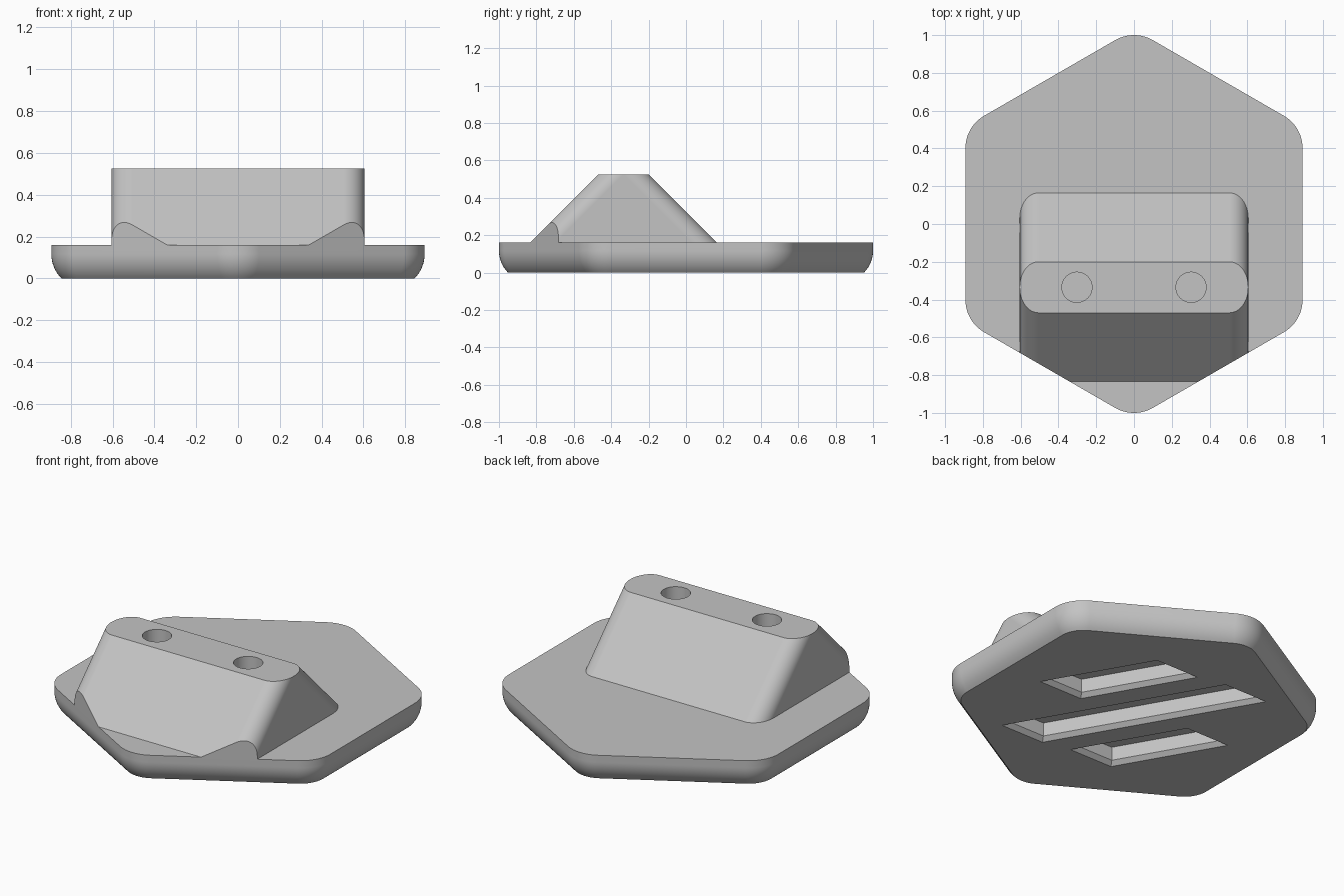
import bpy, bmesh
from math import sin, cos, pi, radians, sqrt

cube = bpy.data.objects.get("Cube")
if cube:
    bpy.data.objects.remove(cube, do_unlink=True)

grey = bpy.data.materials.new("light grey")
grey.use_nodes = True
grey.diffuse_color = (0.55, 0.55, 0.55, 1)
grey.node_tree.nodes["Principled BSDF"].inputs["Base Color"].default_value = grey.diffuse_color

PLATE_TOP = 0.16
BLOCK_TOP = 0.525
BLOCK_Y = -0.335


def loft(name, rings):
    """Closed solid through matching counter-clockwise rings, bottom to top."""
    bm = bmesh.new()
    loops = [[bm.verts.new(p) for p in ring] for ring in rings]
    n = len(loops[0])
    for low, high in zip(loops, loops[1:]):
        for i in range(n):
            j = (i + 1) % n
            bm.faces.new((low[i], low[j], high[j], high[i]))
    bm.faces.new(loops[0][::-1])
    bm.faces.new(loops[-1])
    mesh = bpy.data.meshes.new(name)
    bm.to_mesh(mesh)
    bm.free()
    mesh.materials.append(grey)
    obj = bpy.data.objects.new(name, mesh)
    bpy.context.collection.objects.link(obj)
    return obj


def boolean(obj, cutter, operation):
    mod = obj.modifiers.new("cut", 'BOOLEAN')
    mod.operation = operation
    mod.solver = 'EXACT'
    mod.object = cutter
    bpy.context.view_layer.objects.active = obj
    bpy.ops.object.modifier_apply(modifier=mod.name)
    bpy.data.objects.remove(cutter, do_unlink=True)


def smooth(obj):
    bpy.ops.object.select_all(action='DESELECT')
    obj.select_set(True)
    bpy.context.view_layer.objects.active = obj
    bpy.ops.object.shade_smooth_by_angle(angle=radians(30))
    obj.modifiers.new("even shading", 'WEIGHTED_NORMAL').keep_sharp = True


def hexagon(z, inset=0.0, steps=12):
    """Rounded hexagon with points at front and back."""
    radius = 0.2 - inset
    ring = []
    for k in range(6):
        mid = radians(30 + 60 * k)
        for s in range(steps + 1):
            a = mid + radians(60) * (s / steps - 0.5)
            ring.append((0.8 * cos(mid) + radius * cos(a),
                         0.8 * sin(mid) + radius * sin(a), z))
    return ring


def block_ring(z, steps=16):
    """Section of the sloped block: slopes run at 45 degrees with rounded edges."""
    rx, ry = 0.1, 0.134
    hx, hy = 0.605, 0.135 + BLOCK_TOP - z
    ring = []
    for k, (sx, sy) in enumerate([(1, 1), (-1, 1), (-1, -1), (1, -1)]):
        for s in range(steps + 1):
            a = (k + s / steps) * pi / 2
            ring.append((sx * (hx - rx) + rx * cos(a),
                         BLOCK_Y + sy * (hy - ry) + ry * sin(a), z))
    return ring


def groove_ring(cx, cy, half_length, z, inset):
    """Slanted parallelogram with its ends parallel to x."""
    shrink = inset / sin(radians(60))
    hx, hl = 0.143 - shrink, half_length - shrink
    dx, dy = hl * cos(radians(120)), hl * sin(radians(120))
    return [(cx + a * hx + b * dx, cy + b * dy, z)
            for a, b in [(-1, -1), (1, -1), (1, 1), (-1, 1)]]


# Base plate with a rounded lower edge
R = 0.165
rings = []
for i in range(9):
    a = radians(45) * (1 - i / 8)
    rings.append(hexagon(R * (sin(radians(45)) - sin(a)), R * (1 - cos(a))))
rings.append(hexagon(PLATE_TOP))
plate = loft("base_plate", rings)

# Three chamfered grooves in the underside
for cx, cy, half in [(0, 0, 0.645), (0.3, 0.23, 0.337), (-0.3, -0.23, 0.337)]:
    levels = [(-0.02, -0.02), (0.024, 0.024), (0.105, 0.024)]
    cutter = loft("groove_cutter", [groove_ring(cx, cy, half, z, d) for z, d in levels])
    boolean(plate, cutter, 'DIFFERENCE')
smooth(plate)

# Sloped block, trimmed flush with the plate outline
block = loft("sloped_block", [block_ring(PLATE_TOP), block_ring(BLOCK_TOP)])
boolean(block, loft("trim_cutter", [hexagon(0), hexagon(1)]), 'INTERSECT')

# Two round holes in the top
for side in (-1, 1):
    circle = [(0.302 * side + 0.08 * cos(2 * pi * i / 48),
               BLOCK_Y + 0.08 * sin(2 * pi * i / 48)) for i in range(48)]
    cutter = loft("hole_cutter", [[(x, y, z) for x, y in circle] for z in (0.2, 0.6)])
    boolean(block, cutter, 'DIFFERENCE')
smooth(block)
